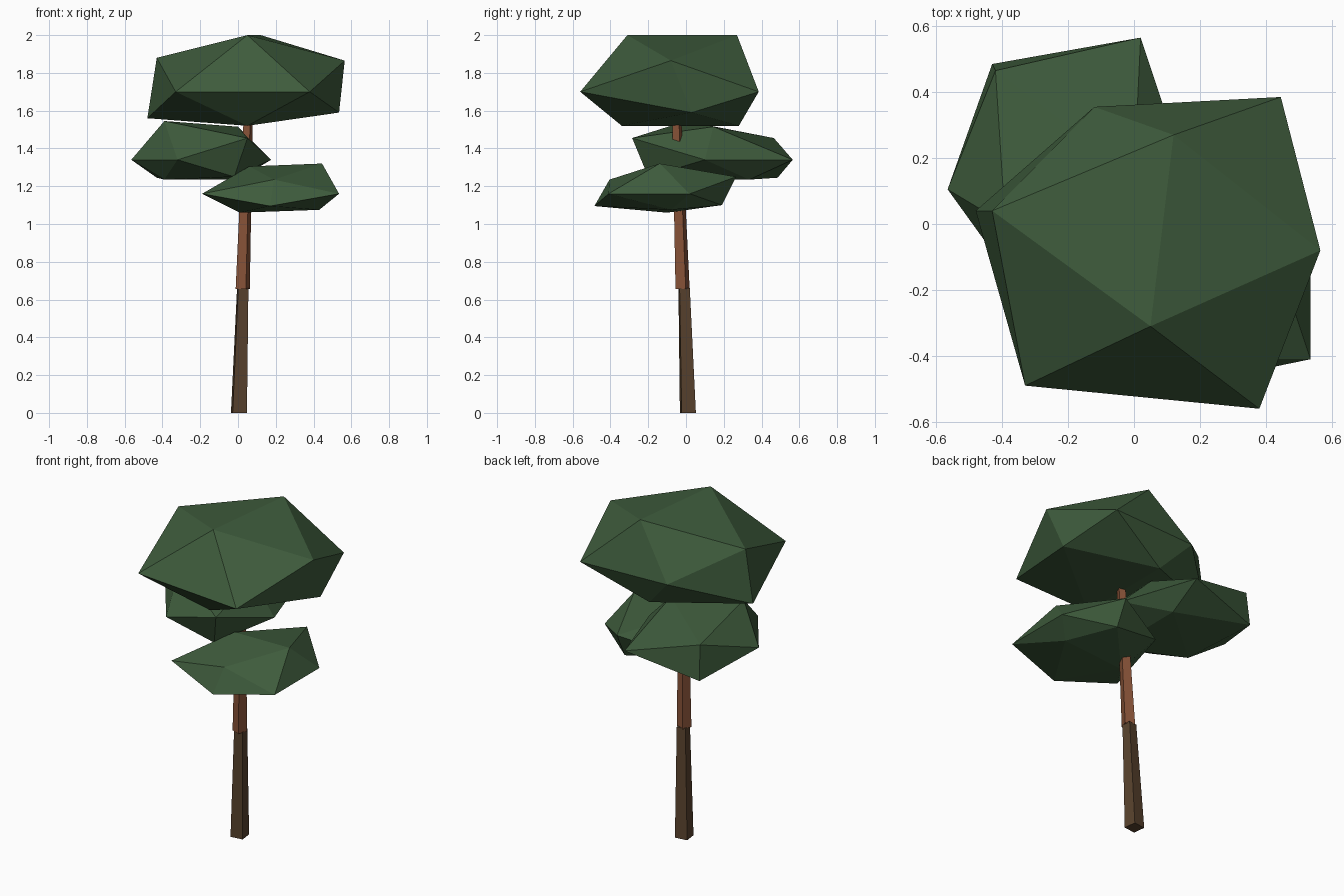
import bpy
import bmesh
import math
from mathutils import Vector

default_cube = bpy.data.objects.get("Cube")
if default_cube:
    bpy.data.objects.remove(default_cube, do_unlink=True)


def make_material(name, colour):
    material = bpy.data.materials.new(name)
    material.use_nodes = True
    rgba = (*colour, 1.0)
    material.diffuse_color = rgba
    shader = material.node_tree.nodes["Principled BSDF"]
    shader.inputs["Base Color"].default_value = rgba
    shader.inputs["Roughness"].default_value = 0.9
    return material


foliage_green = make_material("foliage green", (0.048, 0.105, 0.045))
bark_red_brown = make_material("red brown bark", (0.25, 0.088, 0.04))
bark_dark_brown = make_material("dark brown bark", (0.098, 0.055, 0.027))


def finish(name, bm, material):
    bmesh.ops.recalc_face_normals(bm, faces=bm.faces)
    mesh = bpy.data.meshes.new(name)
    bm.to_mesh(mesh)
    bm.free()
    mesh.materials.append(material)
    part = bpy.data.objects.new(name, mesh)
    bpy.context.collection.objects.link(part)
    return part


def twenty_sided_corners():
    """Corners in order: top pair, bottom pair, two side pairs, middle ring."""
    g = (1 + math.sqrt(5)) / 2
    top_bottom = [(0, y, z) for z in (g, -g) for y in (-1, 1)]
    sides = [(x, 0, z) for x in (-g, g) for z in (1, -1)]
    ring = [(x, y, 0) for y in (-g, g) for x in (-1, 1)]
    return top_bottom + sides + ring


def leaf_clump(name, corners):
    """Twenty-sided solid whose corners are pulled to irregular places."""
    bm = bmesh.new()
    verts = [bm.verts.new(c) for c in twenty_sided_corners()]
    bmesh.ops.convex_hull(bm, input=verts)
    for vert, corner in zip(verts, corners):
        vert.co = Vector(corner)
    return finish(name, bm, foliage_green)


def trunk_section(name, rings, material):
    """Tapered four-sided post; each ring is centre, half width and twist."""
    bm = bmesh.new()
    loops = []
    for centre, half, twist in rings:
        loop = []
        for i in range(4):
            angle = math.radians(45 + 90 * i + twist)
            offset = Vector((math.cos(angle), math.sin(angle), 0))
            loop.append(bm.verts.new(Vector(centre) + offset * half * math.sqrt(2)))
        loops.append(loop)
    lower, upper = loops
    for i in range(4):
        j = (i + 1) % 4
        bm.faces.new((lower[i], lower[j], upper[j], upper[i]))
    bm.faces.new(lower[::-1])
    bm.faces.new(upper)
    return finish(name, bm, material)


# Trunk: dark base and slimmer red-brown upper part
trunk_section("lower_trunk", [((0.005, 0.01, 0), 0.038, 7),
                              ((0.025, -0.01, 0.66), 0.027, 7)], bark_dark_brown)
trunk_section("upper_trunk", [((0.025, -0.018, 0.655), 0.029, -21),
                              ((0.055, -0.05, 1.6), 0.018, -21)], bark_red_brown)

# Crown: wide top clump
leaf_clump("top_foliage", [
    (0.05, -0.31, 2), (0.12, 0.27, 2),
    (0.05, -0.34, 1.52), (0.05, 0.28, 1.52),
    (-0.43, 0.04, 1.88), (-0.48, 0.04, 1.56),
    (0.565, -0.08, 1.865), (0.535, 0.03, 1.59),
    (-0.33, -0.49, 1.7), (0.38, -0.56, 1.7),
    (-0.12, 0.355, 1.7), (0.445, 0.385, 1.7)])

# Crown: middle clump at the back
leaf_clump("middle_foliage", [
    (0, 0.145, 1.515), (-0.39, 0, 1.545),
    (0, 0.335, 1.235), (-0.39, 0, 1.235),
    (0.05, -0.285, 1.455), (-0.02, -0.2, 1.25),
    (-0.42, 0.465, 1.455), (-0.43, 0.485, 1.245),
    (0.175, 0.1, 1.34), (0.02, 0.565, 1.34),
    (-0.32, -0.235, 1.34), (-0.565, 0.105, 1.34)])

# Crown: low clump at the front
leaf_clump("lower_foliage", [
    (0.445, -0.14, 1.32), (0.06, -0.12, 1.305),
    (0.43, -0.08, 1.075), (0.01, -0.1, 1.06),
    (0.19, -0.405, 1.235), (0.17, -0.485, 1.095),
    (0.28, 0.265, 1.25), (0.28, 0.19, 1.1),
    (0.535, -0.41, 1.16), (0.535, 0.02, 1.16),
    (-0.19, -0.37, 1.16), (-0.04, 0.14, 1.16)])
